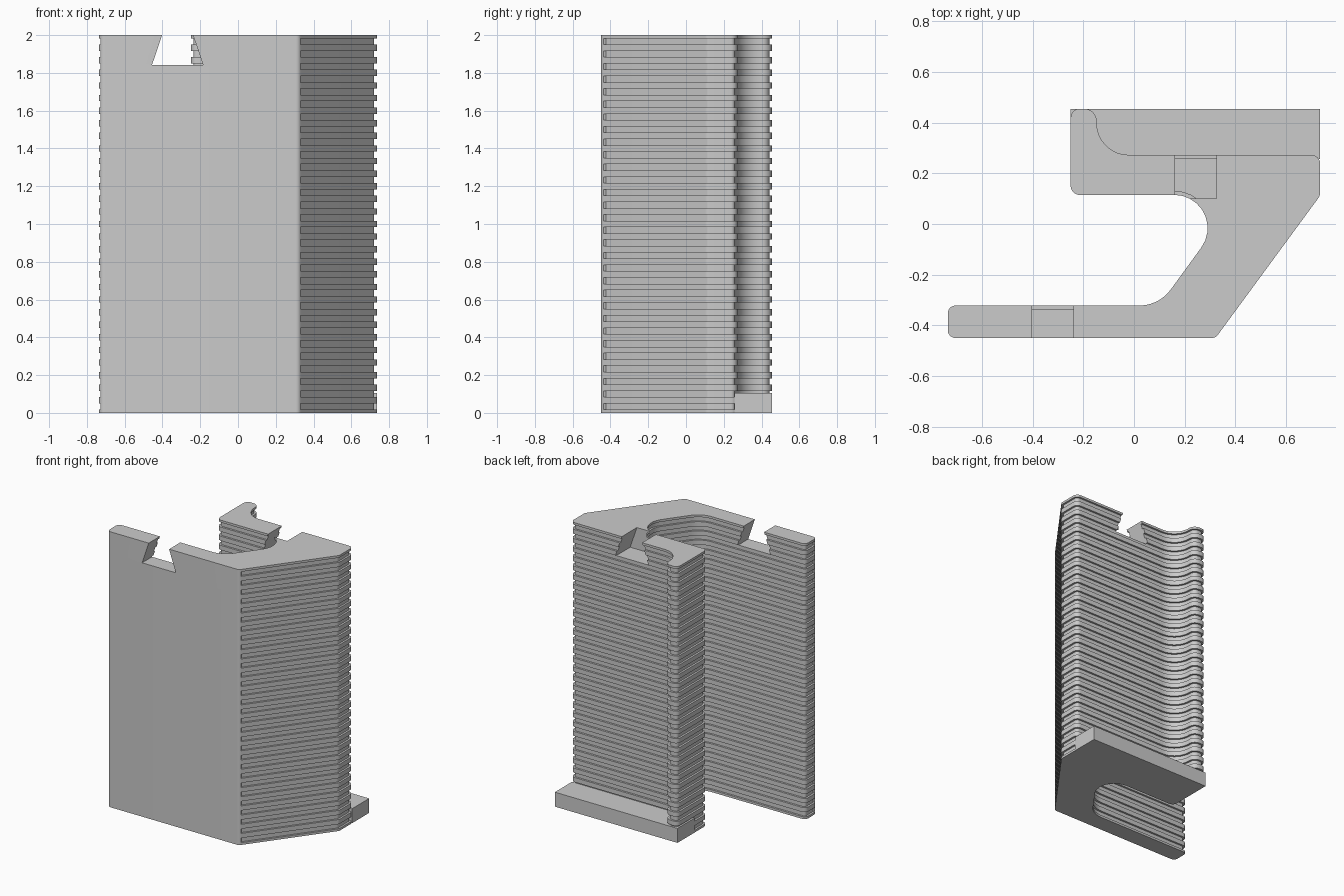
import bpy, bmesh, math
from mathutils import Vector

cube = bpy.data.objects.get("Cube")
if cube:
    bpy.data.objects.remove(cube, do_unlink=True)

HEIGHT, RIBS, DEPTH = 2.0, 30, 0.014

grey = bpy.data.materials.new("light grey plastic")
grey.use_nodes = True
grey.diffuse_color = (0.6, 0.6, 0.6, 1)
grey.node_tree.nodes["Principled BSDF"].inputs["Base Color"].default_value = (0.6, 0.6, 0.6, 1)


def add_object(name, bm):
    bmesh.ops.recalc_face_normals(bm, faces=bm.faces)
    mesh = bpy.data.meshes.new(name)
    bm.to_mesh(mesh)
    bm.free()
    obj = bpy.data.objects.new(name, mesh)
    obj.data.materials.append(grey)
    bpy.context.collection.objects.link(obj)
    return obj


def fillet(corners, steps=9):
    """Round every (x, y, radius) corner of a closed outline."""
    path = []
    for i, (x, y, r) in enumerate(corners):
        p = Vector((x, y))
        a = (Vector(corners[i - 1][:2]) - p).normalized()
        b = (Vector(corners[(i + 1) % len(corners)][:2]) - p).normalized()
        half = a.angle(b) / 2
        if r == 0:
            path.append(p)
            continue
        centre = p + (a + b).normalized() * (r / math.sin(half))
        start = p + a * (r / math.tan(half)) - centre
        end = p + b * (r / math.tan(half)) - centre
        sweep = math.atan2(start.x * end.y - start.y * end.x, start.dot(end))
        for k in range(steps + 1):
            t = sweep * k / steps
            c, s = math.cos(t), math.sin(t)
            path.append(centre + Vector((start.x * c - start.y * s, start.x * s + start.y * c)))
    return path


def inset(path, depth):
    """Move the outline inwards, leaving the smooth front face alone."""
    result = []
    for i, p in enumerate(path):
        if p.y < -0.436:
            result.append(p.copy())
            continue
        d1 = (p - path[i - 1]).normalized()
        d2 = (path[(i + 1) % len(path)] - p).normalized()
        n1, n2 = Vector((-d1.y, d1.x)), Vector((-d2.y, d2.x))
        m = (n1 + n2).normalized()
        result.append(p + m * (depth / max(m.dot(n1), 0.3)))
    return result


# Hook-shaped outline, counter-clockwise from the front plate
outline = fillet([
    (-0.735, -0.45, 0.03), (0.322, -0.45, 0.03), (0.735, 0.112, 0.04),
    (0.735, 0.273, 0.035), (-0.147, 0.273, 0.125), (-0.147, 0.455, 0.05),
    (-0.25, 0.455, 0.035), (-0.25, 0.115, 0.035), (0.417, 0.115, 0.131),
    (0.099, -0.322, 0.155), (-0.735, -0.322, 0.03)])
# Extra point so the grooves stop cleanly beside the front corner
bend = max(i for i, p in enumerate(outline[:20]) if p.y < -0.42)
edge = (outline[bend + 1] - outline[bend]).normalized()
outline.insert(bend + 1, outline[bend] + edge * 0.008)
outline[bend].y = min(outline[bend].y, -0.4365)
grooved = inset(outline, DEPTH)

# Ribbed body: full and inset outlines lofted up the height
bm = bmesh.new()
cache = {}


def ring(path, z):
    verts = []
    for p in path:
        key = (round(p.x, 5), round(p.y, 5), round(z, 5))
        if key not in cache:
            cache[key] = bm.verts.new((p.x, p.y, z))
        verts.append(cache[key])
    return verts


pitch = HEIGHT / RIBS
rings = [ring(outline, 0)]
for k in range(RIBS):
    low, high = (k + 0.25) * pitch, (k + 0.75) * pitch
    rings += [ring(outline, low), ring(grooved, low), ring(grooved, high), ring(outline, high)]
rings.append(ring(outline, HEIGHT))
for lower, upper in zip(rings, rings[1:]):
    for i in range(len(outline)):
        j = (i + 1) % len(outline)
        quad = list(dict.fromkeys([lower[i], lower[j], upper[j], upper[i]]))
        if len(quad) > 2:
            bm.faces.new(quad)
bm.faces.new(rings[0][::-1])
bm.faces.new(rings[-1])
body = add_object("ribbed_body", bm)


# Dovetail slots cut down from the top edge
def dovetail_cutter(name, x, y0, y1):
    bm = bmesh.new()
    section = [(-0.135, 1.843), (0.135, 1.843), (0.075, 2.02), (-0.075, 2.02)]
    face = bm.faces.new([bm.verts.new((x + dx, y0, z)) for dx, z in section])
    moved = bmesh.ops.extrude_face_region(bm, geom=[face])["geom"]
    bmesh.ops.translate(bm, vec=(0, y1 - y0, 0),
                        verts=[g for g in moved if isinstance(g, bmesh.types.BMVert)])
    return add_object(name, bm)


cutters = [dovetail_cutter("front_slot_cutter", -0.32, -0.5, -0.28),
           dovetail_cutter("back_slot_cutter", 0.243, 0.1, 0.32)]
for cutter in cutters:
    mod = body.modifiers.new(cutter.name, "BOOLEAN")
    mod.operation, mod.solver, mod.object = "DIFFERENCE", "EXACT", cutter
bpy.context.view_layer.objects.active = body
body.select_set(True)
for cutter in cutters:
    bpy.ops.object.modifier_apply(modifier=cutter.name)
for cutter in cutters:
    bpy.data.objects.remove(cutter, do_unlink=True)
bpy.ops.object.shade_smooth_by_angle(angle=math.radians(30))

# Plain foot ledge behind the back wall
bm = bmesh.new()
bmesh.ops.create_cube(bm, size=1)
bmesh.ops.scale(bm, vec=(0.985, 0.198, 0.105), verts=bm.verts)
bmesh.ops.translate(bm, vec=(0.2425, 0.356, 0.0525), verts=bm.verts)
add_object("foot_ledge", bm)
